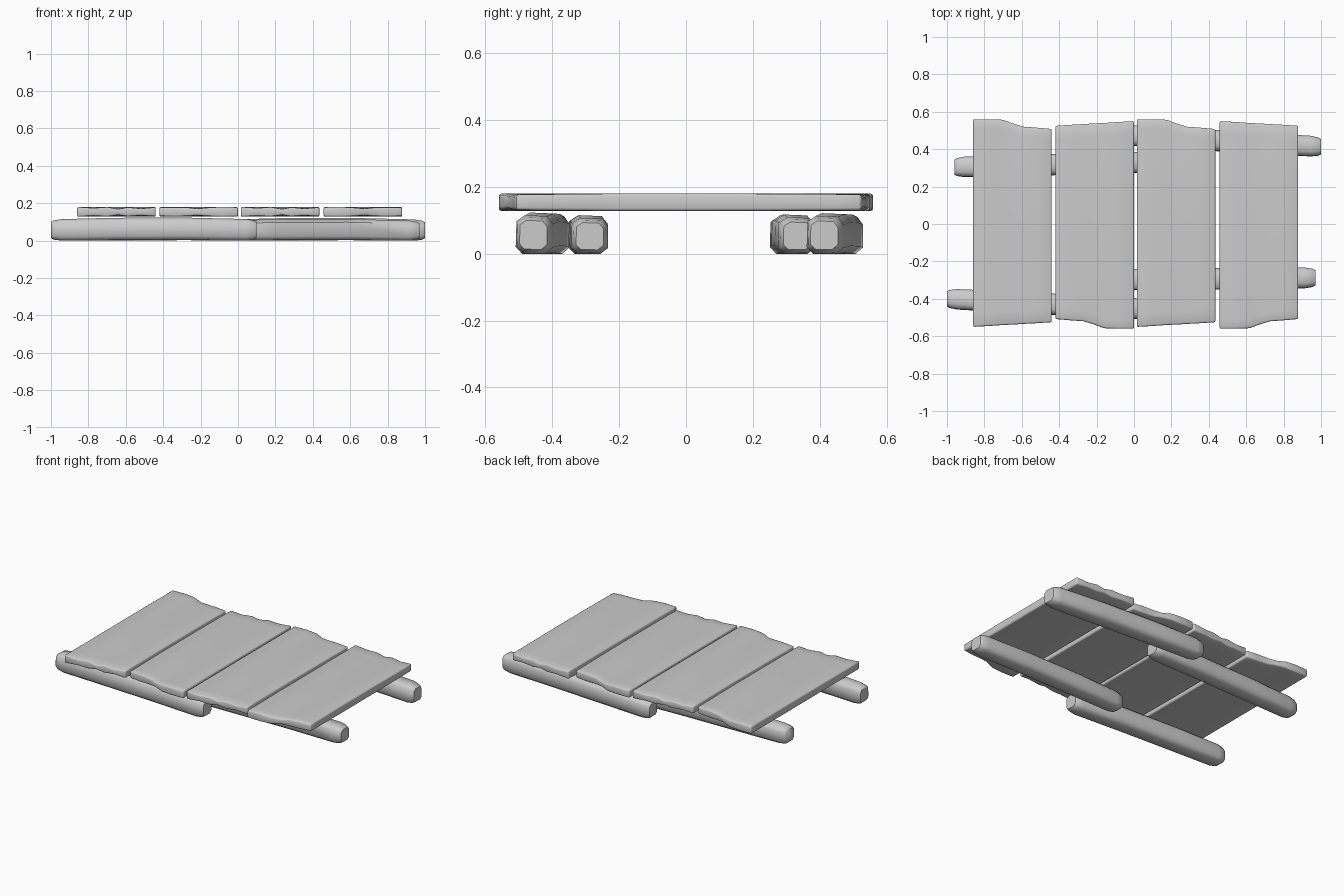
import bpy, bmesh, math
from mathutils import Vector

if "Cube" in bpy.data.objects:
    bpy.data.objects.remove(bpy.data.objects["Cube"])


def finish(bm, name, angle):
    bmesh.ops.recalc_face_normals(bm, faces=bm.faces)
    me = bpy.data.meshes.new(name)
    bm.to_mesh(me)
    bm.free()
    ob = bpy.data.objects.new(name, me)
    bpy.context.collection.objects.link(ob)
    bpy.ops.object.select_all(action='DESELECT')
    ob.select_set(True)
    bpy.context.view_layer.objects.active = ob
    bpy.ops.object.shade_smooth_by_angle(angle=math.radians(angle))
    return ob


# Plank columns: x offset, front end y, back end y, end dents (front, back)
COLS = [(-.21, -.55, .56, 0, .002), (-.12, -.545, .56, .006, 0),
        (-.05, -.54, .557, .001, .004), (.01, -.537, .535, .012, .010),
        (.06, -.534, .52, .002, .004), (.13, -.53, .515, .009, .002),
        (.21, -.525, .508, .002, .004)]


def plank(name, cx, sx, sy):
    bm = bmesh.new()
    layers = []
    for top in (True, False):
        grid = []
        for x, y0, y1, d0, d1 in COLS:
            rows = [(y0, d0), (y0 + .07, d0 * .8), (-.15, 0), (.2, 0),
                    (y1 - .05, d1 * .7), (y1, d1)]
            grid.append([bm.verts.new((cx + sx * x, sy * y,
                         .18 - d if top else .128 + d * .8)) for y, d in rows])
        layers.append(grid)
        for a, b in zip(grid, grid[1:]):
            for j in range(len(a) - 1):
                bm.faces.new((a[j], b[j], b[j + 1], a[j + 1]))
    # side walls close the two skins
    t, b = layers
    rim = lambda g: ([c[0] for c in g] + g[-1][1:] +
                     [c[-1] for c in g[-2::-1]] + g[0][-2:0:-1])
    rt, rb = rim(t), rim(b)
    for i in range(len(rt)):
        k = (i + 1) % len(rt)
        bm.faces.new((rt[i], rt[k], rb[k], rb[i]))
    # softened rim edges
    bmesh.ops.recalc_face_normals(bm, faces=bm.faces)
    edges = [e for e in bm.edges if e.calc_face_angle(0) > .9]
    bmesh.ops.bevel(bm, geom=edges, offset=.008, segments=2, profile=.5,
                    affect='EDGES')
    finish(bm, name, 50)


# Rails: worn square section lofted along a slightly skewed line
SECTION = [(-1, -.62), (-.65, -.98), (.6, -1), (1, -.65),
           (1, .55), (.7, .95), (-.5, 1), (-.96, .7)]
STATIONS = [(0, .70), (.012, .84), (.05, .96), (.3, 1), (.65, 1),
            (.95, .97), (.985, .86), (1, .72)]


def rail(name, start, end, top):
    bm = bmesh.new()
    p, q = Vector(start), Vector(end)
    hz, zc = (top - .004) / 2, (top + .004) / 2
    rings = []
    for t, s in STATIONS:
        c = p.lerp(q, t)
        z = zc + .004 * (math.cos(math.pi * (2 * t - 1)) - 1)
        rings.append([bm.verts.new((c.x, c.y + .057 * s * u,
                      max(0, z + hz * s * v))) for u, v in SECTION])
    for a, b in zip(rings, rings[1:]):
        for i in range(8):
            k = (i + 1) % 8
            bm.faces.new((a[i], a[k], b[k], b[i]))
    bm.faces.new(rings[0])
    bm.faces.new(rings[-1])
    finish(bm, name, 55)


plank("plank_1", -.65, 1, 1)
plank("plank_2", -.21, -1, -1)
plank("plank_3", .225, 1, 1)
plank("plank_4", .668, 1, -1)

rail("front_left_rail", (-1, -.40), (.10, -.457), .125)
rail("front_right_rail", (-.13, -.298), (.97, -.288), .117)
rail("back_left_rail", (-.96, .304), (.14, .332), .119)
rail("back_right_rail", (-.10, .478), (1, .413), .123)
